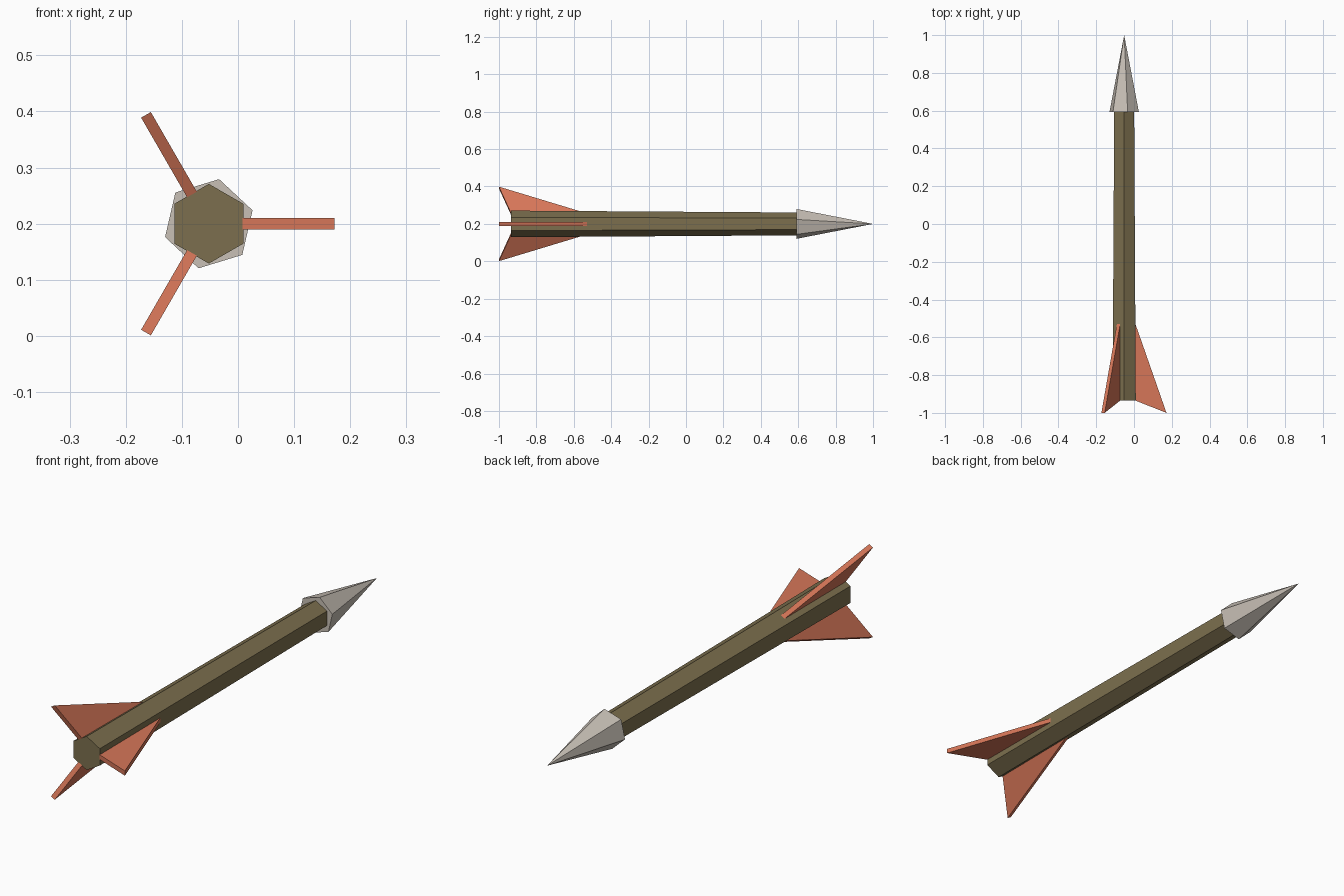
import bpy, bmesh, math
from mathutils import Matrix, Vector

if "Cube" in bpy.data.objects:
    bpy.data.objects.remove(bpy.data.objects["Cube"])

CX, CZ = -0.052, 0.2   # long axis of the arrow


def material(name, rgb):
    lin = [((c / 255 + 0.055) / 1.055) ** 2.4 for c in rgb]
    m = bpy.data.materials.new(name)
    m.diffuse_color = (*lin, 1)
    m.use_nodes = True
    m.node_tree.nodes["Principled BSDF"].inputs["Base Color"].default_value = m.diffuse_color
    return m


def finish(name, bm, mat):
    bmesh.ops.recalc_face_normals(bm, faces=bm.faces)
    me = bpy.data.meshes.new(name)
    bm.to_mesh(me)
    bm.free()
    me.materials.append(mat)
    ob = bpy.data.objects.new(name, me)
    ob.location = (CX, 0, CZ)
    bpy.context.collection.objects.link(ob)
    return ob


def ring(bm, r, y, start):
    pts = [math.radians(start + 60 * i) for i in range(6)]
    return [bm.verts.new((r * math.cos(a), y, r * math.sin(a))) for a in pts]


wood = material("olive_wood", (124, 111, 78))
feather = material("red_feather", (214, 118, 88))
stone = material("pale_stone", (200, 192, 182))

# tapered hexagonal shaft
bm = bmesh.new()
back, front = ring(bm, 0.071, -0.935, 30), ring(bm, 0.061, 0.6, 30)
bm.faces.new(back)
bm.faces.new(front)
for i in range(6):
    j = (i + 1) % 6
    bm.faces.new((back[i], back[j], front[j], front[i]))
finish("shaft", bm, wood)

# six-sided pointed head, twisted slightly against the shaft
bm = bmesh.new()
base = ring(bm, 0.0815, 0.592, 17)
tip = bm.verts.new((0, 1, 0))
bm.faces.new(base)
for i in range(6):
    bm.faces.new((base[i], base[(i + 1) % 6], tip))
finish("arrow_head", bm, stone)

# three swept triangular fins
for k in range(3):
    bm = bmesh.new()
    profile = [(0.05, -0.502), (0.224, -1.0), (0.05, -0.931)]
    face = bm.faces.new([bm.verts.new((r, y, -0.01)) for r, y in profile])
    ext = bmesh.ops.extrude_face_region(bm, geom=[face])
    verts = [g for g in ext["geom"] if isinstance(g, bmesh.types.BMVert)]
    bmesh.ops.translate(bm, verts=verts, vec=Vector((0, 0, 0.02)))
    bmesh.ops.rotate(bm, verts=bm.verts, cent=(0, 0, 0),
                     matrix=Matrix.Rotation(math.radians(120 * k), 3, 'Y'))
    finish(f"fin_{k + 1}", bm, feather)
